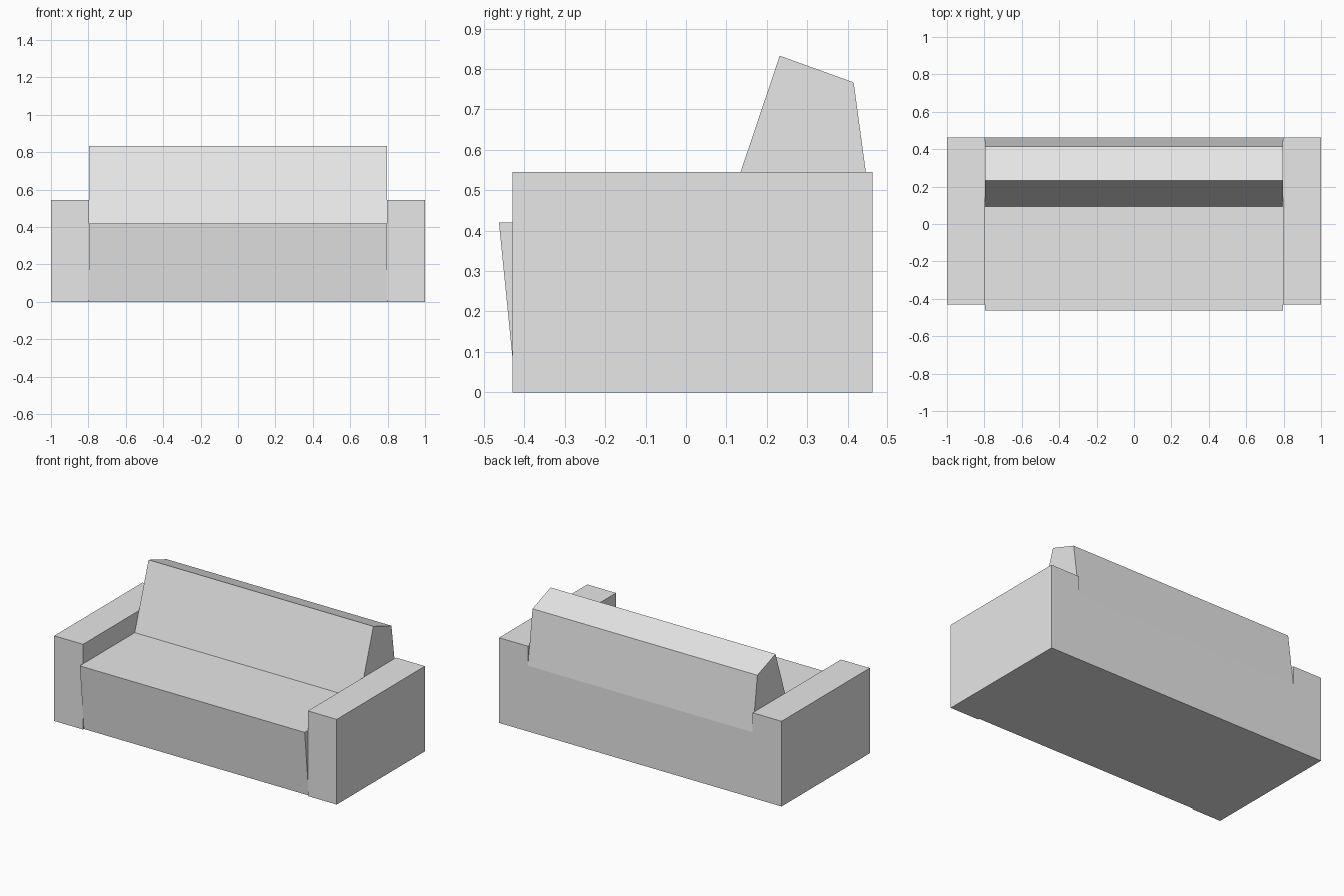
import bpy
import bmesh

cube = bpy.data.objects.get("Cube")
if cube:
    bpy.data.objects.remove(cube, do_unlink=True)

# Single upholstery colour
GREY = (0.8, 0.8, 0.8, 1.0)
fabric = bpy.data.materials.new("light_grey_fabric")
fabric.use_nodes = True
fabric.diffuse_color = GREY
shader = next(n for n in fabric.node_tree.nodes if n.type == "BSDF_PRINCIPLED")
shader.inputs["Base Color"].default_value = GREY


def extrude_profile(name, profile, x0, x1):
    """Sweep a closed (y, z) outline from x0 to x1."""
    bm = bmesh.new()
    side = bm.faces.new([bm.verts.new((x0, y, z)) for y, z in profile])
    swept = bmesh.ops.extrude_face_region(bm, geom=[side])["geom"]
    verts = [v for v in swept if isinstance(v, bmesh.types.BMVert)]
    bmesh.ops.translate(bm, vec=(x1 - x0, 0, 0), verts=verts)
    bmesh.ops.recalc_face_normals(bm, faces=bm.faces)
    mesh = bpy.data.meshes.new(name)
    bm.to_mesh(mesh)
    bm.free()
    mesh.materials.append(fabric)
    obj = bpy.data.objects.new(name, mesh)
    bpy.context.collection.objects.link(obj)
    return obj


INNER = 0.796
FRONT, BACK = -0.43, 0.462
SEAT_Z, ARM_Z = 0.42, 0.545

# Seat with slanted front and sloping backrest
body = [(-0.421, 0), (-0.463, SEAT_Z), (0.093, SEAT_Z), (0.232, 0.833),
        (0.415, 0.767), (BACK, SEAT_Z), (BACK, 0)]
extrude_profile("seat_and_backrest", body, -INNER, INNER)

# Box armrests
arm = [(FRONT, 0), (FRONT, ARM_Z), (BACK, ARM_Z), (BACK, 0)]
for name, side in (("left_armrest", 1), ("right_armrest", -1)):
    extrude_profile(name, arm, side * INNER, side)
